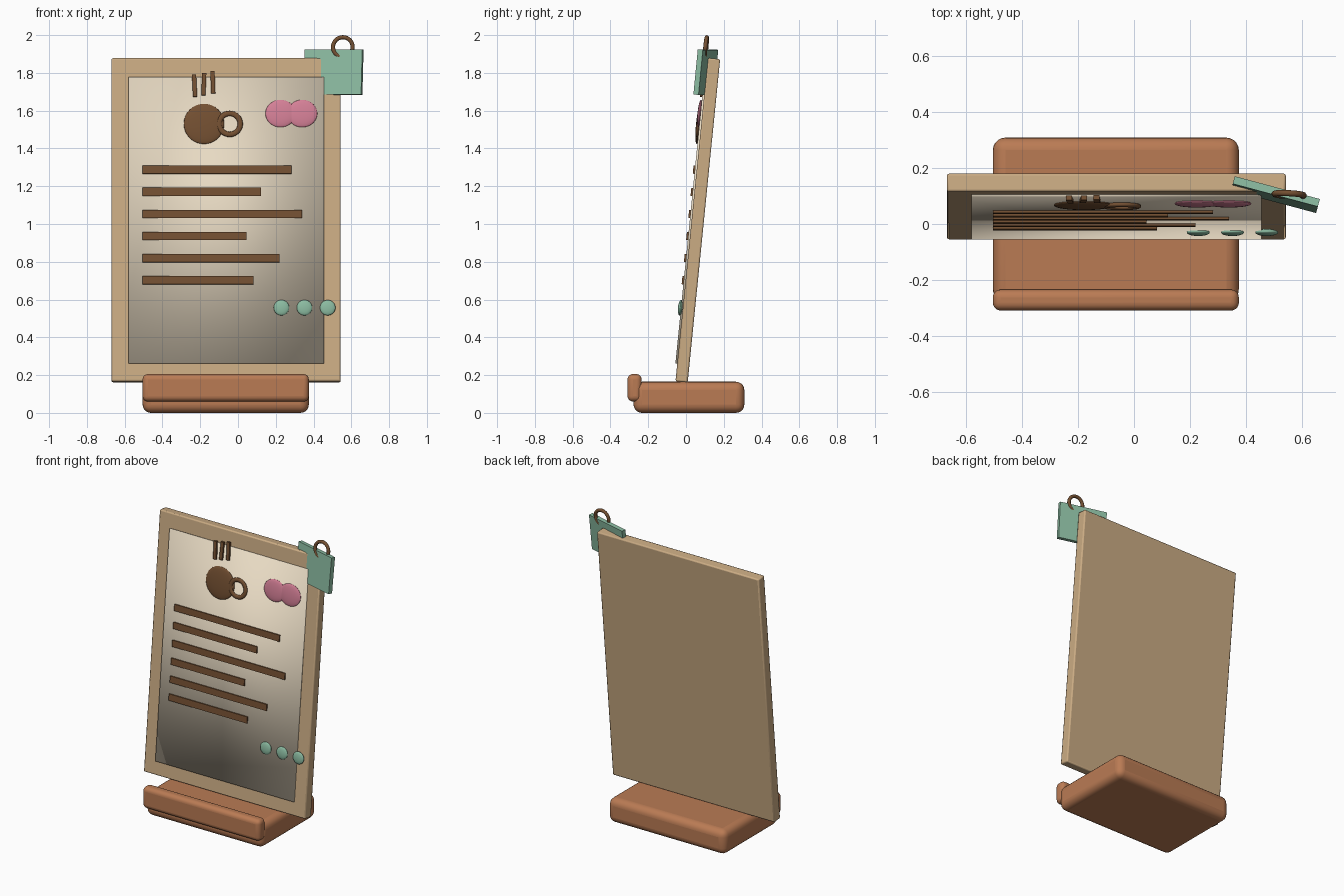
import bpy, math

if "Cube" in bpy.data.objects:
    bpy.data.objects.remove(bpy.data.objects["Cube"])

TILT = 0.1  # lean of the board, radians


def lin(c):
    c /= 255
    return c / 12.92 if c <= 0.04045 else ((c + 0.055) / 1.055) ** 2.4


def material(name, r, g, b):
    m = bpy.data.materials.new(name)
    m.diffuse_color = (lin(r), lin(g), lin(b), 1)
    m.use_nodes = True
    m.node_tree.nodes["Principled BSDF"].inputs["Base Color"].default_value = m.diffuse_color
    return m


TAN = material("tan board", 203, 172, 132)
CREAM = material("cream paper", 240, 226, 202)
CLAY = material("terracotta wood", 186, 123, 84)
BROWN = material("dark brown ink", 116, 80, 50)
GREEN = material("sage green", 139, 187, 161)
PINK = material("dusty pink", 213, 128, 151)


def finish(name, mat, rot, bevel=0, segs=3, smooth_all=False):
    o = bpy.context.object
    o.name = name
    o.rotation_euler = rot
    o.data.materials.append(mat)
    bpy.ops.object.transform_apply(location=False, rotation=False, scale=True)
    if bevel:
        b = o.modifiers.new("bevel", "BEVEL")
        b.width, b.segments = bevel, segs
    if smooth_all:
        bpy.ops.object.shade_smooth()
    else:
        bpy.ops.object.shade_smooth_by_angle(angle=math.radians(35))
    return o


def box(name, loc, size, mat, rot=(0, 0, 0), **kw):
    bpy.ops.mesh.primitive_cube_add(size=1, location=loc)
    bpy.context.object.scale = size
    return finish(name, mat, rot, **kw)


def disc(name, loc, size, mat):
    """Flattened sphere lying on the leaning paper."""
    bpy.ops.mesh.primitive_uv_sphere_add(segments=32, ring_count=16, location=loc)
    bpy.context.object.scale = size
    return finish(name, mat, (-TILT, 0, 0), smooth_all=True)


def ring(name, loc, major, minor, mat, rot, depth=1):
    bpy.ops.mesh.primitive_torus_add(major_radius=major, minor_radius=minor, major_segments=32,
                                     minor_segments=12, location=loc)
    bpy.context.object.scale = (1, 1, depth)
    return finish(name, mat, rot, smooth_all=True)


def on_board(x, z, out=0.0):
    """Point on the front plane of the board, moved forward by out."""
    return (x, 0.030 + (z - 1.02) * math.tan(TILT) - out, z)


LEAN = (-TILT, 0, 0)

# stand
box("base", (-0.065, 0.0155, 0.0825), (0.88, 0.587, 0.165), CLAY, bevel=0.045, segs=5)
box("front_lip", (-0.065, -0.272, 0.133), (0.88, 0.075, 0.145), CLAY, bevel=0.028, segs=5)

# board and paper
box("board", (-0.063, 0.0625, 1.02), (1.213, 0.065, 1.72), TAN, LEAN, bevel=0.008, segs=2)
box("paper", on_board(-0.0625, 1.02, 0.002), (1.037, 0.016, 1.525), CREAM, LEAN, smooth_all=True)

# menu lines
for i, end in enumerate((0.283, 0.122, 0.34, 0.045, 0.22, 0.082)):
    start = -0.505
    box(f"menu_line_{i + 1}", on_board((start + end) / 2, 1.287 - 0.117 * i, 0.012),
        (end - start, 0.014, 0.043), BROWN, LEAN)

# cup picture with handle and steam
disc("cup", on_board(-0.18, 1.53, 0.014), (0.107, 0.014, 0.107), BROWN)
ring("cup_handle", on_board(-0.044, 1.53, 0.018), 0.056, 0.014, BROWN,
     (math.pi / 2 - TILT, 0, 0), 0.6)
for i, (x, z, turn) in enumerate(((-0.23, 1.732, -0.05), (-0.181, 1.74, 0.04), (-0.133, 1.75, -0.03))):
    box(f"steam_{i + 1}", on_board(x, z, 0.014), (0.022, 0.016, 0.118), BROWN, (-TILT, turn, 0))

# pink double blob
for i, x in enumerate((0.225, 0.34)):
    disc(f"pink_blob_{i + 1}", on_board(x, 1.585, 0.014), (0.08, 0.012, 0.073), PINK)

# green dots
for i, x in enumerate((0.23, 0.352, 0.475)):
    disc(f"green_dot_{i + 1}", on_board(x, 0.557, 0.014), (0.041, 0.012, 0.041), GREEN)

# corner tag with hanging ring
YAW = math.radians(-15)
box("corner_tag", (0.506, 0.105, 1.804), (0.315, 0.028, 0.24), GREEN, (-TILT, 0, YAW))
ring("tag_ring", (0.555, 0.105, 1.937), 0.052, 0.011, BROWN, (math.pi / 2 - TILT, 0, math.radians(-3)))
